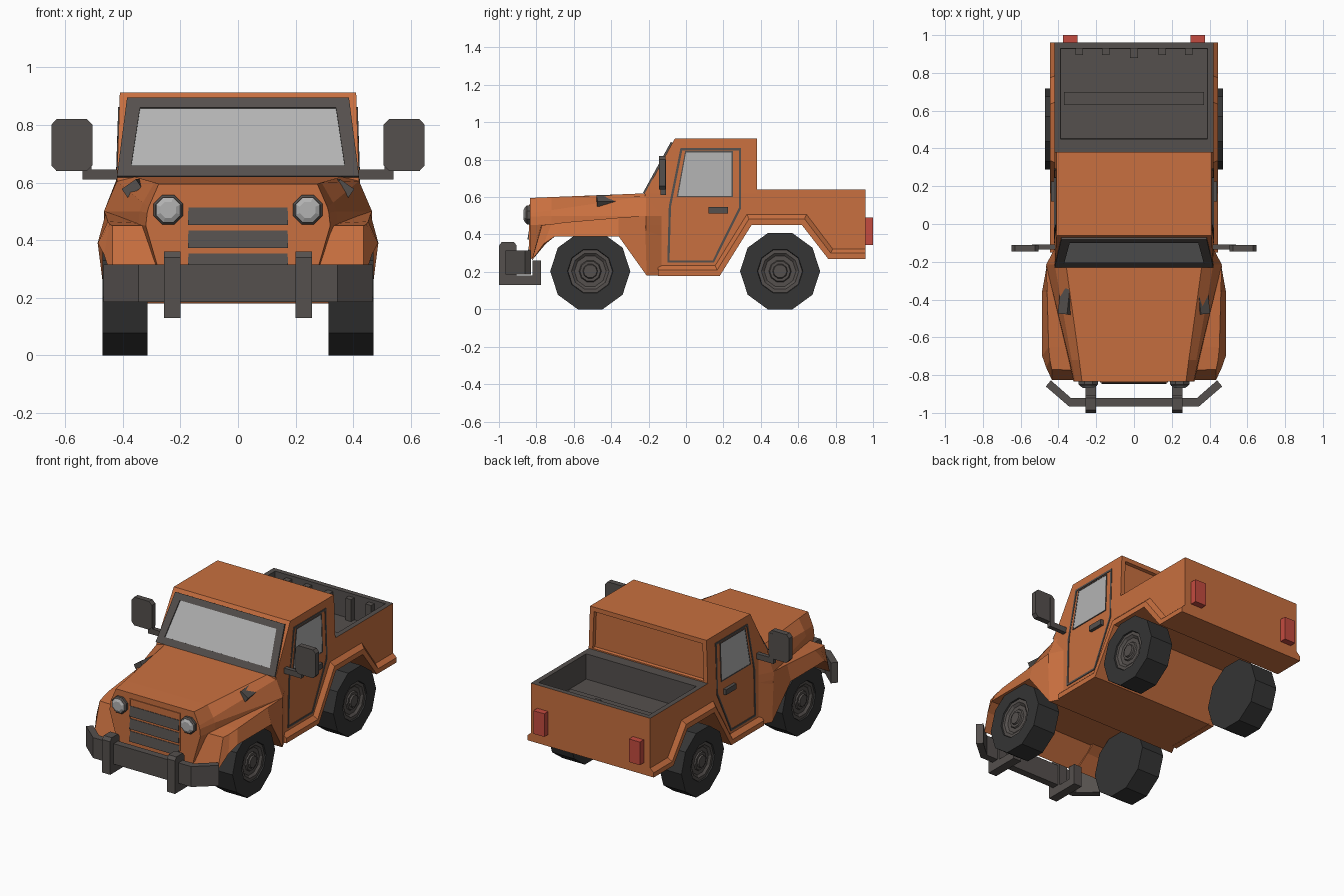
import bpy, bmesh
from math import sin, cos, pi, radians
from mathutils import Vector as V, Matrix

if "Cube" in bpy.data.objects:
    bpy.data.objects.remove(bpy.data.objects["Cube"])


def material(name, r, g, b):
    m = bpy.data.materials.new(name)
    m.diffuse_color = (r, g, b, 1)
    m.use_nodes = True
    m.node_tree.nodes["Principled BSDF"].inputs["Base Color"].default_value = m.diffuse_color
    return m


PAINT = material("orange_paint", .58, .16, .05)
TRIM = material("dark_trim", .09, .08, .075)
RUBBER = material("rubber", .035, .035, .035)
GLASS = material("glass", .45, .45, .45)
RED = material("red_lens", .55, .07, .05)


def finish(name, bm, mat, mirror=False):
    me = bpy.data.meshes.new(name)
    bm.to_mesh(me)
    bm.free()
    ob = bpy.data.objects.new(name, me)
    bpy.context.collection.objects.link(ob)
    me.materials.append(mat)
    if mirror:
        ob.modifiers.new("mirror", 'MIRROR')
    return ob


def loft_mesh(sections, loop=False):
    bm = bmesh.new()
    rows = [[bm.verts.new(p) for p in s] for s in sections]
    n = len(rows[0])
    pairs = list(zip(rows, rows[1:])) + ([(rows[-1], rows[0])] if loop else [])
    for a, b in pairs:
        for i in range(n):
            j = (i + 1) % n
            bm.faces.new((a[i], a[j], b[j], b[i]))
    if not loop:
        bm.faces.new(rows[0])
        bm.faces.new(rows[-1])
    bmesh.ops.recalc_face_normals(bm, faces=bm.faces)
    return bm


def loft(name, sections, mat, mirror=False, loop=False):
    return finish(name, loft_mesh(sections, loop), mat, mirror)


def prism(name, poly, lift, mat, mirror=False):
    return loft(name, [[V(p) for p in poly], [V(p) + V(lift) for p in poly]], mat, mirror)


def box(name, lo, hi, mat, mirror=False):
    (a, b, c), (d, e, f) = lo, hi
    return prism(name, [(a, b, c), (d, b, c), (d, e, c), (a, e, c)], (0, 0, f - c), mat, mirror)


def ring(name, outer, inner, lift, mat, mirror=False):
    lift = V(lift)
    return loft(name, [[V(o), V(i), V(i) + lift, V(o) + lift] for o, i in zip(outer, inner)],
                mat, mirror, loop=True)


def lathe(name, profile, axis, center, n, start, mat, mirror=False):
    """Profile of (distance along axis, radius); axis is 'x' or 'y'."""
    secs = []
    for d, r in profile:
        pts = []
        for k in range(n):
            a = start + 2 * pi * k / n
            u, w = r * cos(a), r * sin(a)
            pts.append(V(center) + (V((d, u, w)) if axis == 'x' else V((u, d, w))))
        secs.append(pts)
    return loft(name, secs, mat, mirror)


# lower body and open bed
prof = [(-.22, .62), (.38, .62), (.38, .64), (.96, .64), (.96, .27), (.76, .27), (.62, .45),
        (.35, .45), (.18, .18), (-.21, .18), (-.36, .39), (-.22, .46)]
bm = loft_mesh([[(s * .42, y, z) for y, z in prof] for s in (-1, 1)])
top = [f for f in bm.faces if f.calc_center_median().y > .5 and f.normal.z > .9][0]
top.material_index = 1
bmesh.ops.inset_individual(bm, faces=[top], thickness=.045)
for v in top.verts:
    if v.co.y < .6:
        v.co.y = .45
bmesh.ops.inset_individual(bm, faces=[top], thickness=.002, depth=-.16)
finish("body_and_bed", bm, PAINT).data.materials.append(TRIM)
for x in (-.29, -.15, 0, .15, .29):
    box("bed_rib", (x - .02, .88 if x == 0 else .895, .47), (x + .02, .93, .62), TRIM)
box("bed_floor_strip", (-.37, .63, .47), (.37, .70, .49), TRIM)

# cab with recessed rear panel
bm = loft_mesh([[(-.42, -.22, .62), (.42, -.22, .62), (.42, .38, .62), (-.42, .38, .62)],
                [(-.41, -.06, .912), (.41, -.06, .912), (.41, .38, .912), (-.41, .38, .912)]])
rear = [f for f in bm.faces if f.normal.y > .9]
bmesh.ops.inset_individual(bm, faces=rear, thickness=.04)
bmesh.ops.inset_individual(bm, faces=rear, thickness=.005, depth=-.02)
finish("cab", bm, PAINT)


# hood: half section mirrored into a closed ring at each station
def hood_section(y, half):
    return [(x, y, z) for x, z in half] + [(-x, y, z) for x, z in reversed(half)]


loft("hood", [
    hood_section(-.835, [(.275, .595), (.31, .515), (.315, .495), (.32, .45), (.265, .26)]),
    hood_section(-.72, [(.29, .6), (.33, .53), (.342, .5), (.345, .455), (.32, .39)]),
    hood_section(-.215, [(.36, .62), (.42, .605), (.465, .5), (.465, .45), (.46, .39)]),
    hood_section(-.13, [(.36, .62), (.42, .615), (.42, .5), (.42, .45), (.42, .39)])], PAINT)

# front fenders
loft("front_fender", [
    [(.28, -.775, .45), (.435, -.77, .45), (.435, -.825, .26), (.26, -.825, .26)],
    [(.28, -.72, .455), (.445, -.72, .455), (.465, -.76, .35), (.28, -.75, .35)],
    [(.28, -.65, .46), (.452, -.65, .465), (.486, -.70, .39), (.28, -.70, .39)],
    [(.28, -.36, .48), (.46, -.36, .49), (.487, -.36, .39), (.28, -.36, .39)],
    [(.28, -.22, .5), (.465, -.22, .5), (.46, -.21, .18), (.28, -.21, .18)],
    [(.28, -.13, .5), (.42, -.13, .5), (.42, -.13, .18), (.28, -.13, .18)]], PAINT, True)

# sill and rear wheel arch flare
low = [(-.15, .178), (.18, .178), (.35, .45), (.62, .45), (.76, .27), (.96, .27)]
high = [(-.15, .235), (.155, .235), (.325, .51), (.645, .51), (.785, .325), (.96, .325)]
loft("arch_flare", [
    [(.41, a, b), (.445, a, b), (.445, a + (c - a) * .55, b + (d - b) * .55), (.418, c, d)]
    for (a, b), (c, d) in zip(low, high)], PAINT, True)


# windscreen
def on_screen(x, z, off):
    return V((x, -.22 + (z - .62) * .548, z)) + V((0, -.877, .481)) * off


out = [(-.42, .618), (.42, .618), (.385, .89), (-.385, .89)]
inn = [(-.37, .655), (.37, .655), (.34, .855), (-.34, .855)]
n = V((0, -.877, .481))
ring("windscreen_frame", [on_screen(x, z, -.01) for x, z in out],
     [on_screen(x, z, -.01) for x, z in inn], n * .02, TRIM)
prism("windscreen", [on_screen(x, z, -.01) for x, z in inn], n * .013, GLASS)


# doors: seam outline, window and handle
def on_side(y, z, off=0):
    return V((.42 - max(0, z - .62) * .0345 + off, y, z))


door = [(-.1, .25), (-.092, .55), (-.03, .862), (.295, .862), (.295, .54), (.15, .25)]
door_in = [(-.088, .262), (-.08, .55), (-.02, .85), (.283, .85), (.283, .543), (.143, .262)]
ring("door_seam", [on_side(y, z, -.01) for y, z in door],
     [on_side(y, z, -.01) for y, z in door_in], (.014, 0, 0), TRIM, True)
win = [(-.05, .6), (.25, .6), (.25, .845), (-.005, .845)]
win_in = [(-.042, .606), (.244, .606), (.244, .839), (0, .839)]
ring("window_seal", [on_side(y, z, -.01) for y, z in win],
     [on_side(y, z, -.01) for y, z in win_in], (.014, 0, 0), TRIM, True)
prism("door_window", [on_side(y, z, -.01) for y, z in win_in], (.012, 0, 0), GLASS, True)
box("door_handle", (.41, .12, .512), (.44, .225, .546), TRIM, True)

# wing mirrors
box("mirror_arm", (.4, -.135, .61), (.535, -.108, .645), TRIM, True)
box("mirror_bracket", (.508, -.135, .61), (.54, -.108, .8), TRIM, True)
prism("mirror_head", [(x, -.145, z) for x, z in
      [(.525, .64), (.63, .64), (.648, .66), (.648, .80), (.63, .82), (.525, .82),
       (.505, .80), (.505, .66)]], (0, .035, 0), TRIM, True)

# hood vents lying on the sloped hood sides
bm = bmesh.new()
bmesh.ops.create_cube(bm, size=1, matrix=Matrix.Translation((.362, -.41, .58))
                      @ Matrix.Rotation(radians(6), 4, 'Z') @ Matrix.Rotation(radians(35), 4, 'Y')
                      @ Matrix.Diagonal((.06, .135, .035, 1)))
finish("hood_vent", bm, TRIM, True)

# grille
for z in (.482, .402, .322):
    prism("grille_slat", [(-.173, -.82, z + .032), (-.173, -.838, z + .032),
                          (-.173, -.848, z - .03), (-.173, -.82, z - .03)], (.346, 0, 0), TRIM)
ring("grille_surround", [(-.18, -.83, .32), (.18, -.83, .32), (.18, -.83, .56), (-.18, -.83, .56)],
     [(-.172, -.83, .32), (.172, -.83, .32), (.172, -.83, .552), (-.172, -.83, .552)],
     (0, -.01, 0), PAINT)

# headlights
lathe("headlight_ring", [(-.82, .055), (-.85, .055), (-.858, .047)], 'y', (.242, 0, .505),
      8, pi / 8, TRIM, True)
lathe("headlight_lens", [(-.85, .047), (-.86, .045), (-.868, .03)], 'y', (.242, 0, .505),
      8, pi / 8, GLASS, True)

# front bumper and its uprights
loft("front_bumper", [[(a, b, .185), (a, b, .315), (c, d, .315), (c, d, .185)] for a, b, c, d in
     [(-.467, -.86, -.44, -.828), (-.345, -.965, -.335, -.92),
      (.345, -.965, .335, -.92), (.467, -.86, .44, -.828)]], TRIM)
prism("bumper_upright", [(.2, y, z) for y, z in
      [(-1, .13), (-1, .34), (-.985, .36), (-.92, .36), (-.905, .34), (-.905, .18),
       (-.82, .18), (-.82, .26), (-.775, .26), (-.775, .13)]], (.056, 0, 0), TRIM, True)

# tail lights
box("tail_light", (.298, .95, .345), (.375, 1, .492), RED, True)

# wheels
for y in (-.512, .503):
    c = (0, y, .2035)
    lathe("tire", [(.314, .214), (.47, .214), (.47, .122), (.445, .115)], 'x', c, 10, 0, RUBBER, True)
    lathe("rim", [(.43, .119), (.462, .119), (.462, .1), (.45, .085), (.45, .06),
                  (.458, .055), (.458, .04), (.468, .036), (.468, .02)], 'x', c, 10, 0, TRIM, True)
